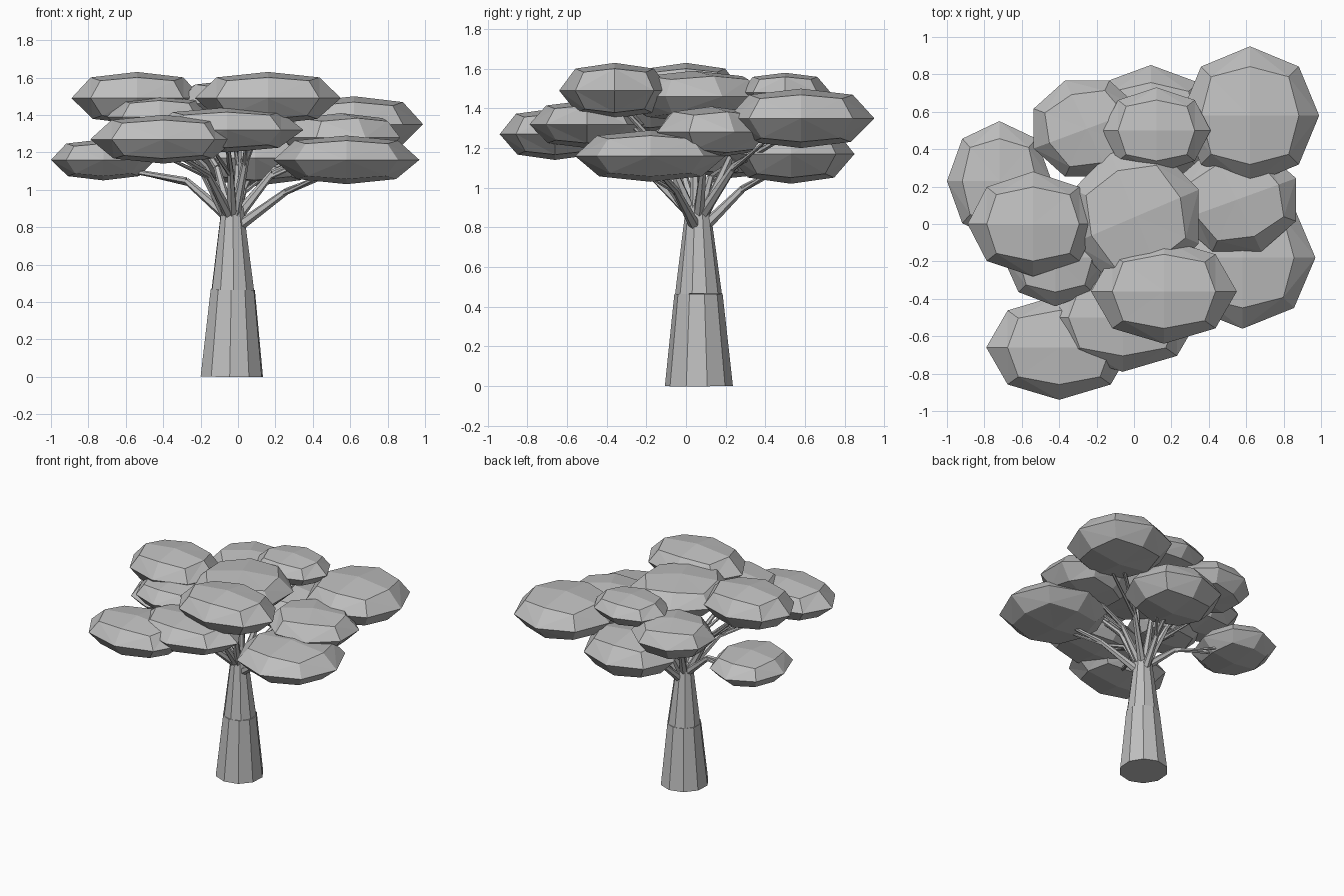
import bpy
import bmesh
from math import pi
from mathutils import Matrix, Vector

cube = bpy.data.objects.get("Cube")
if cube:
    bpy.data.objects.remove(cube, do_unlink=True)

# Single flat grey for the whole tree
grey = bpy.data.materials.new("plain grey")
grey.use_nodes = True
colour = (0.52, 0.52, 0.52, 1)
grey.diffuse_color = colour
grey.node_tree.nodes["Principled BSDF"].inputs["Base Color"].default_value = colour


def finish(bm, name):
    """Turn a bmesh into a flat shaded object."""
    mesh = bpy.data.meshes.new(name)
    bmesh.ops.recalc_face_normals(bm, faces=bm.faces)
    bm.to_mesh(mesh)
    bm.free()
    mesh.materials.append(grey)
    obj = bpy.data.objects.new(name, mesh)
    bpy.context.collection.objects.link(obj)
    return obj


def add_limb(bm, start, end, r_start, r_end, sides=6):
    """Tapered straight limb between two points."""
    start, end = Vector(start), Vector(end)
    axis = end - start
    turn = axis.to_track_quat('Z', 'Y').to_matrix().to_4x4()
    bmesh.ops.create_cone(
        bm, cap_ends=True, segments=sides, radius1=r_start, radius2=r_end,
        depth=axis.length, matrix=Matrix.Translation((start + end) / 2) @ turn)


def leaf_clump(name, centre, size, turned):
    """Flattened eight sided clump whose inner rings alternate in width."""
    bm = bmesh.new()
    bmesh.ops.create_uvsphere(bm, u_segments=8, v_segments=4, radius=1)
    for v in bm.verts:
        if 0.1 < abs(v.co.z) < 0.9:
            diagonal = min(abs(v.co.x), abs(v.co.y)) > 0.1
            wide, tall = (1.12, 0.94) if diagonal else (1, 1.12)
            if v.co.z < 0:
                wide *= 0.96
            v.co = Vector((v.co.x * wide, v.co.y * wide, v.co.z * tall))
    # Turned clumps show a straight side, so they are widened to keep their span
    if turned:
        bmesh.ops.rotate(bm, matrix=Matrix.Rotation(pi / 8, 3, 'Z'), verts=bm.verts)
        bmesh.ops.scale(bm, vec=(1.07, 1.07, 1), verts=bm.verts)
    bmesh.ops.scale(bm, vec=size, verts=bm.verts)
    bmesh.ops.translate(bm, vec=centre, verts=bm.verts)
    bmesh.ops.triangulate(bm, faces=bm.faces)
    return finish(bm, name)


# Trunk: two tapered sections with a slight lip between them
HUB = Vector((-0.03, 0.06, 0.88))
foot = Vector((-0.033, 0.065, 0))
waist = Vector((-0.028, 0.063, 0.465))
bm = bmesh.new()
add_limb(bm, foot, waist, 0.172, 0.122, 10)
add_limb(bm, waist, HUB + Vector((0, 0, 0.03)), 0.118, 0.06, 10)
finish(bm, "trunk")

# Leaf clumps: centre, half sizes, whether turned by half a side
clumps = {
    "left_outer": ((-0.72, 0.23, 1.16), (0.28, 0.32, 0.11), False),
    "left_top": ((-0.54, 0, 1.49), (0.35, 0.28, 0.14), False),
    "front_top": ((0.16, -0.36, 1.49), (0.39, 0.28, 0.14), False),
    "right_low": ((0.58, -0.18, 1.16), (0.39, 0.38, 0.13), False),
    "back_low": ((0.09, 0.53, 1.17), (0.36, 0.32, 0.15), False),
    "middle_top": ((0.01, 0.04, 1.46), (0.34, 0.35, 0.13), True),
    "front_middle": ((-0.06, -0.5, 1.32), (0.41, 0.29, 0.12), False),
    "front_left": ((-0.4, -0.66, 1.27), (0.39, 0.28, 0.13), False),
    "right_middle": ((0.55, 0.13, 1.28), (0.32, 0.28, 0.13), True),
    "back_top": ((0.12, 0.5, 1.48), (0.29, 0.23, 0.1), False),
    "back_left": ((-0.25, 0.51, 1.37), (0.29, 0.26, 0.13), True),
    "left_middle": ((-0.42, -0.18, 1.39), (0.28, 0.26, 0.11), False),
    "back_right": ((0.62, 0.58, 1.35), (0.37, 0.37, 0.15), False),
}

for name, (centre, size, turned) in clumps.items():
    leaf_clump(name + "_leaves", centre, size, turned)

    # Branch rising from the trunk top, bending outwards, with one side twig
    goal = Vector(centre)
    out = Vector((goal.x - HUB.x, goal.y - HUB.y, 0)).normalized()
    low = name.endswith("low")
    start = HUB + out * 0.03 - Vector((0, 0, 0.08 if low else 0.02))
    bend = start.lerp(goal, 0.45 if low else 0.33)
    bend.z += 0.03 if low else 0.09
    tip = goal - Vector((0, 0, size[2] * 0.3))
    side = out.cross(Vector((0, 0, 1)))
    bm = bmesh.new()
    add_limb(bm, start, bend, 0.03, 0.018)
    add_limb(bm, bend, tip, 0.018, 0.01)
    add_limb(bm, start.lerp(bend, 0.9), tip + side * 0.12, 0.013, 0.006)
    finish(bm, name + "_branch")
